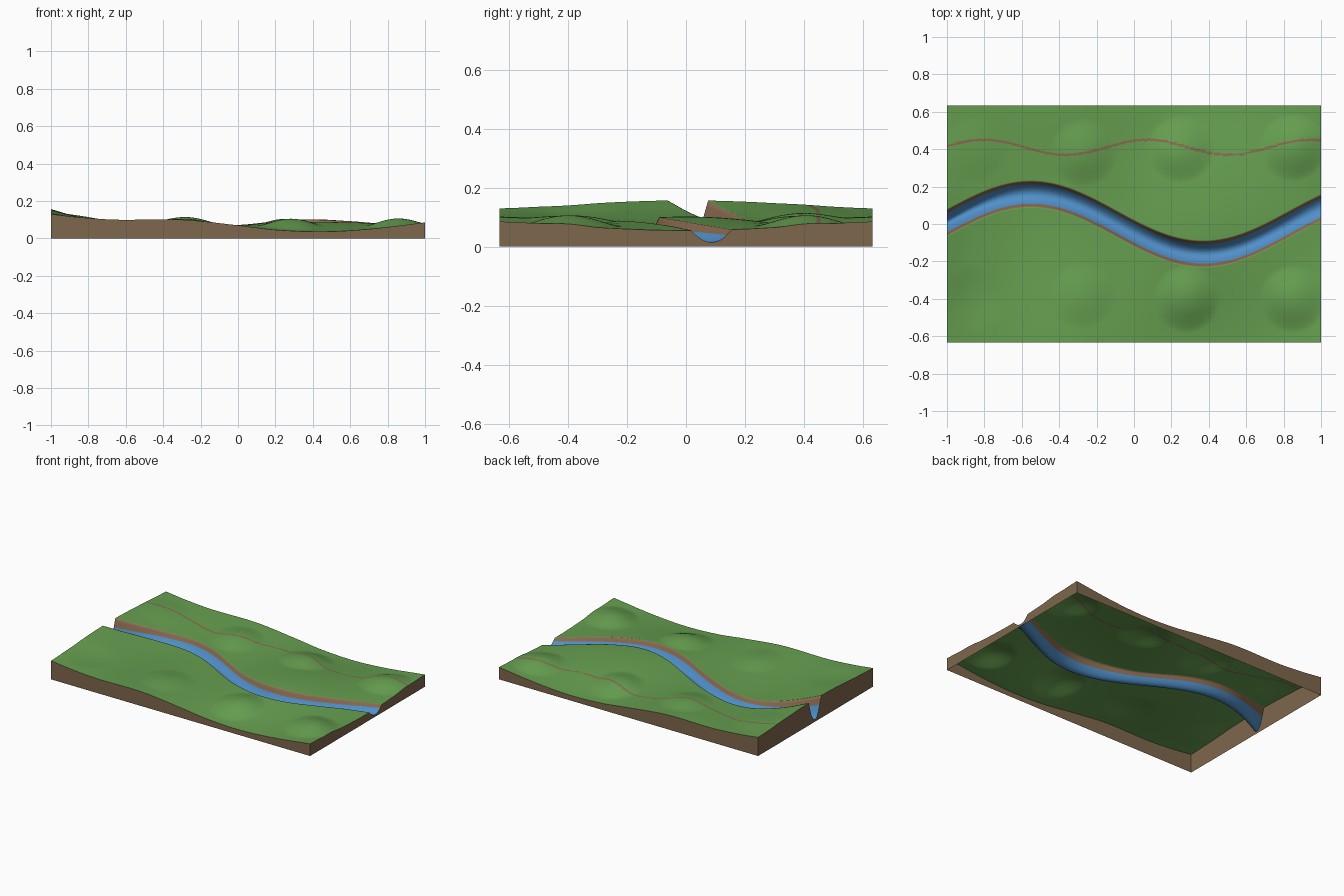
import bpy, bmesh, math

cube = bpy.data.objects.get("Cube")
if cube:
    bpy.data.objects.remove(cube, do_unlink=True)

HALF_X, HALF_Y = 1.0, 0.633
COLS, ROWS = 220, 220
RIVER_W, WATER_W, BED_Z = 0.068, 0.051, 0.015


def material(name, color):
    m = bpy.data.materials.new(name)
    m.use_nodes = True
    m.diffuse_color = (*color, 1)
    m.node_tree.nodes["Principled BSDF"].inputs["Base Color"].default_value = (*color, 1)
    return m


grass = material("grass green", (0.133, 0.345, 0.08))
water = material("water blue", (0.08, 0.275, 0.58))
bank = material("bank brown", (0.25, 0.143, 0.08))
soil = material("soil brown", (0.21, 0.135, 0.073))

# Long profiles: height along the outer edges, and extra height on the middle line
EDGE = [(-1, .13), (-.85, .113), (-.65, .1), (-.3, .1), (0, .07),
        (.2, .046), (.45, .036), (.7, .05), (1, .085)]
MIDDLE = [(-1, .027), (-.88, .006), (-.7, -.015), (-.5, -.026), (-.25, -.022), (0, .002),
          (.2, .045), (.4, .066), (.6, .05), (.8, .015), (1, -.03)]
# Hills and one hollow: x, y, height
HILLS = [(-.85, .4, .008), (-.27, .38, .026), (.25, .4, .037), (.85, .41, .038),
         (-.86, -.4, -.008), (-.28, -.38, .016), (.28, -.4, .038), (.85, -.4, .038)]
HILL_R = 0.18


def spline(pts, x):
    """Smooth curve through the points."""
    n = len(pts)
    i = 0
    while i < n - 2 and x > pts[i + 1][0]:
        i += 1

    def slope(j):
        a, b = pts[max(j - 1, 0)], pts[min(j + 1, n - 1)]
        return (b[1] - a[1]) / (b[0] - a[0])

    (x0, z0), (x1, z1) = pts[i], pts[i + 1]
    w = x1 - x0
    t = (x - x0) / w
    s = t * t * (3 - 2 * t)
    return (z0 * (1 - s) + z1 * s + slope(i) * w * t * (1 - t) ** 2
            - slope(i + 1) * w * t * t * (1 - t))


def river_y(x):
    return -0.16 * math.sin(3.41 * (x + 0.09))


def path_y(x):
    return 0.41 + 0.04 * math.cos(7.2 * (x - 0.07))


def height(x, y):
    z = spline(EDGE, x) + spline(MIDDLE, x) * math.cos(2.48 * y) ** 1.4
    for hx, hy, h in HILLS:
        r = ((x - hx) ** 2 + (y - hy) ** 2) / HILL_R ** 2
        if r < 1:
            z += h * (1 - r) ** 1.7
    # Carve the river channel down to a level bed
    t = min(abs(y - river_y(x)) / RIVER_W, 1) ** 2
    return BED_Z + (z - BED_Z) * t


def make_object(name, bm, mats):
    me = bpy.data.meshes.new(name)
    bm.to_mesh(me)
    bm.free()
    for m in mats:
        me.materials.append(m)
    ob = bpy.data.objects.new(name, me)
    bpy.context.collection.objects.link(ob)
    return ob


# Terrain sheet, its rows bent to run along the river
bm = bmesh.new()
grid = []
for i in range(COLS + 1):
    x = -HALF_X + 2 * HALF_X * i / COLS
    column = []
    for j in range(ROWS + 1):
        v = -HALF_Y + 2 * HALF_Y * j / ROWS
        fade = min(1, (HALF_Y - abs(v)) / (HALF_Y - 0.09))
        y = v + river_y(x) * fade
        column.append(bm.verts.new((x, y, height(x, y))))
    grid.append(column)
for i in range(COLS):
    for j in range(ROWS):
        f = bm.faces.new((grid[i][j], grid[i + 1][j], grid[i + 1][j + 1], grid[i][j + 1]))
        f.smooth = True
        c = f.calc_center_median()
        d = abs(c.y - river_y(c.x))
        if d < WATER_W:
            f.material_index = 1
        elif d < RIVER_W + 0.002 or abs(c.y - path_y(c.x)) < 0.0065:
            f.material_index = 2

# Rim of the sheet, in order, for the walls
rim = ([grid[i][0] for i in range(COLS)] + [grid[COLS][j] for j in range(ROWS)]
       + [grid[i][ROWS] for i in range(COLS, 0, -1)] + [grid[0][j] for j in range(ROWS, 0, -1)])
rim = [v.co.copy() for v in rim]
make_object("terrain", bm, [grass, water, bank])

# Earth walls around the sheet, open underneath
bm = bmesh.new()
tops = [bm.verts.new(p) for p in rim]
feet = [bm.verts.new((p.x, p.y, 0)) for p in rim]
for k in range(len(rim)):
    n = (k + 1) % len(rim)
    bm.faces.new((feet[k], feet[n], tops[n], tops[k]))
make_object("earth_walls", bm, [soil])
